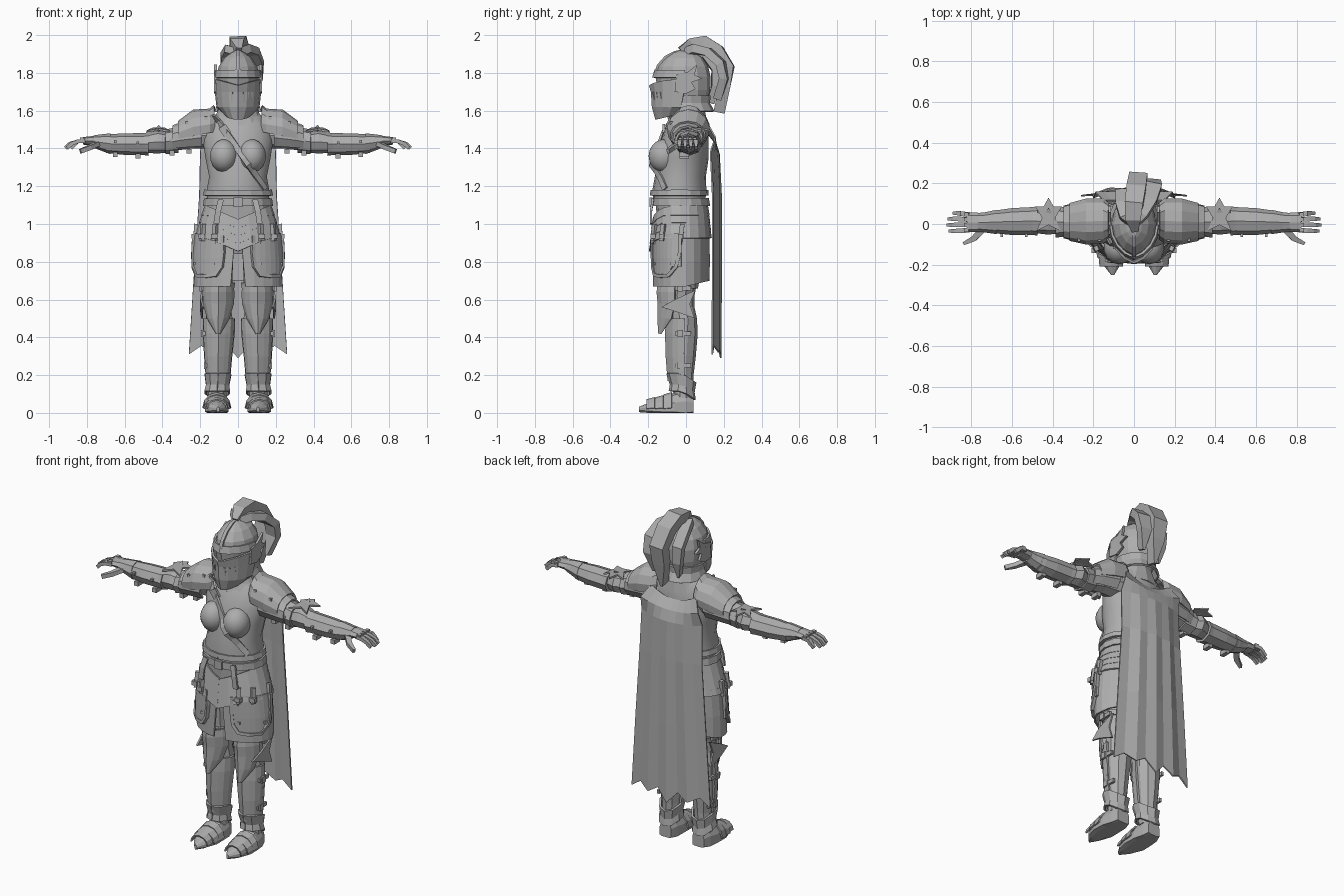
import bpy, bmesh, math
from mathutils import Vector
from mathutils.bvhtree import BVHTree

steel = bpy.data.materials.new("steel_grey")
steel.diffuse_color = (0.42, 0.42, 0.42, 1)


def make(name, verts, faces, mirror=False, thick=0, smooth=False):
    me = bpy.data.meshes.new(name)
    me.from_pydata([tuple(v) for v in verts], [], faces)
    bm = bmesh.new()
    bm.from_mesh(me)
    bmesh.ops.recalc_face_normals(bm, faces=bm.faces)
    bm.to_mesh(me)
    bm.free()
    me.materials.append(steel)
    if smooth:
        for p in me.polygons:
            p.use_smooth = True
        me.set_sharp_from_angle(angle=math.radians(40))
    ob = bpy.data.objects.new(name, me)
    bpy.context.collection.objects.link(ob)
    if thick:
        m = ob.modifiers.new("thickness", 'SOLIDIFY')
        m.thickness, m.offset = thick, 0
    if mirror:
        ob.modifiers.new("mirror", 'MIRROR').use_mirror_merge = False
    return ob


def loft(name, rows, n=10, axis='z', arc=None, thick=0.012, warp=None, mirror=False, smooth=False):
    """Elliptical rows (t, centre a, centre b, radius a, radius b); an arc in degrees leaves a sheet."""
    verts, faces = [], []
    cols = n + 1 if arc else n
    a0, a1 = arc or (-90, 270)
    for t, a, b, ra, rb in rows:
        for i in range(cols):
            w = math.radians(a0 + (a1 - a0) * i / n)
            p, q = a + ra * math.cos(w), b + rb * math.sin(w)
            v = {'z': (p, q, t), 'x': (t, p, q), 'y': (p, t, q)}[axis]
            verts.append(warp(*v) if warp else v)
    for r in range(len(rows) - 1):
        for i in range(n):
            j = (i + 1) % cols
            faces.append((r*cols+i, r*cols+j, (r+1)*cols+j, (r+1)*cols+i))
    if not arc:
        faces += [tuple(range(cols)), tuple(range((len(rows)-1)*cols, len(rows)*cols))]
    return make(name, verts, faces, mirror, thick if arc else 0, smooth)


def strip(name, pts, widths, h, out=None, mirror=False):
    """Rectangular bar along a path; out gives the direction its thickness faces."""
    pts = [Vector(p) for p in pts]
    if not isinstance(widths, (list, tuple)):
        widths = [widths] * len(pts)
    verts, faces = [], []
    for k, p in enumerate(pts):
        t = (pts[min(k+1, len(pts)-1)] - pts[max(k-1, 0)]).normalized()
        o = Vector(out) if out else Vector((p.x, p.y + 0.02, 0))
        o = (o - t * o.dot(t)).normalized()
        s = t.cross(o) * widths[k] / 2
        verts += [p+s+o*h/2, p-s+o*h/2, p-s-o*h/2, p+s-o*h/2]
    for k in range(len(pts) - 1):
        faces += [(4*k+i, 4*k+(i+1) % 4, 4*k+4+(i+1) % 4, 4*k+4+i) for i in range(4)]
    e = len(verts) - 4
    faces += [(0, 1, 2, 3), (e, e+1, e+2, e+3)]
    return make(name, verts, faces, mirror)


def plate(name, pts, depth, mirror=True):
    n, d = len(pts), Vector(depth)
    verts = [Vector(p) for p in pts] + [Vector(p) + d for p in pts]
    faces = [tuple(range(n)), tuple(range(n, 2*n))] + [(i, (i+1) % n, n+(i+1) % n, n+i) for i in range(n)]
    return make(name, verts, faces, mirror)


def box(name, c, s, mirror=True):
    x, y, z = c
    a, b, h = s[0]/2, s[1]/2, s[2]/2
    return plate(name, [(x-a, y-b, z-h), (x+a, y-b, z-h), (x+a, y+b, z-h), (x-a, y+b, z-h)], (0, 0, 2*h), mirror)


# Torso and breastplate
torso = loft("breastplate", [(1.10, 0, -.035, .165, .135), (1.18, 0, -.035, .168, .143), (1.25, 0, -.03, .155, .135),
    (1.35, 0, -.02, .175, .14), (1.45, 0, -.005, .19, .125), (1.53, 0, .005, .175, .105),
    (1.58, 0, .015, .12, .08), (1.62, 0, .015, .075, .07)], 18, smooth=True)
bust = loft("bust", [(1.36 + .088*math.sin(w), .075, -.115, .075*math.cos(w), .083*math.cos(w))
    for w in [math.radians(d) for d in range(-80, 81, 20)]], 14, mirror=True, smooth=True)
loft("gorget", [(1.52, 0, .005, .15, .105), (1.57, 0, .01, .115, .09), (1.62, 0, .01, .09, .08)], 12, arc=(-90, 270))
loft("waist_flange", [(1.15, 0, -.035, .178, .148), (1.18, 0, -.035, .172, .146)], 16, arc=(-90, 270), thick=.015)

# Diagonal chest strap laid onto the breastplate
trees = [BVHTree.FromPolygons([v.co for v in o.data.vertices], [tuple(p.vertices) for p in o.data.polygons])
         for o in (torso, bust)]


def front(x, z):
    hits = [trees[0].ray_cast((x, -1, z), (0, 1, 0))[0], trees[1].ray_cast((abs(x), -1, z), (0, 1, 0))[0]]
    return min([h.y for h in hits if h] or [-.08])


path = [(-.125 + .27*i/12, 1.575 - .39*i/12) for i in range(13)]
strip("chest_strap", [(x, front(x, z) - .006, z) for x, z in path], .032, .012)
bx, bz = -.07, 1.495
strip("strap_buckle", [(bx-.015, front(bx, bz)-.014, bz+.022), (bx+.015, front(bx, bz)-.014, bz-.022)], .045, .012, (0, -1, 0))

# Belt and layered chevron faulds
loft("belt", [(1.095, 0, -.03, .178, .15), (1.135, 0, -.033, .172, .146)], 16, arc=(-90, 270), thick=.016)
box("belt_buckle", (0, -.185, 1.115), (.05, .015, .05), False)


def chevron(x, y, z):
    return (x, y, z - (.07 * max(0, 1 - abs(x)/.16) if y < -.05 else 0))


for k in range(4):
    z, r = 1.095 - .04*k, .172 + .012*k
    loft("fauld_%d" % k, [(z - .05, 0, -.03, r + .018, .150 + .004*k), (z, 0, -.03, r, .142 + .004*k)],
         20, arc=(-90, 270), warp=chevron, thick=.01)
loft("hips", [(.84, 0, -.02, .15, .10), (.93, 0, -.025, .19, .125), (1.12, 0, -.03, .165, .13)], 14)
strip("hanging_strap", [(.09, -.175, 1.13), (.105, -.185, 1.07), (.115, -.185, 1.0)], .03, .012, (0, -1, 0), True)
for x, y in ((.12, -.165), (.185, -.12), (.222, -.02)):
    strip("tasset_strap", [(x, y, 1.0), (x + .005, y - .008, .91)], .024, .02, None, True)
    box("tasset_buckle", (x + .006, y - .01, .935), (.034, .026, .026))

# Split skirt with side plates


def slit(x, y, z):
    if y < -.15:
        x += math.copysign(max(0, .93 - z) * .1 * max(0, 1 - abs(x)/.12), x)
    return (x, y, z + max(0, y) * .25 * (z < .8))


loft("skirt", [(.67, 0, -.025, .228, .145), (.80, 0, -.025, .226, .146), (.96, 0, -.025, .212, .145)],
     22, arc=(-86, 266), warp=slit, thick=.01)


def round_low(x, y, z):
    return (x, y, z + (.05 if z < .75 and (x < .09 or x > .215) else 0))


rows = [(.725, 0, -.025, .238, .154), (.82, 0, -.025, .236, .155), (.95, 0, -.025, .224, .155)]
loft("tasset", rows, 8, arc=(-70, 0), warp=round_low, mirror=True)


def on_skirt(deg, z):
    w = math.radians(deg)
    r = .238 - .05*max(0, z - .8)
    return (r*math.cos(w) + .002, -.025 + .158*math.sin(w), z)


strip("tasset_rim", [on_skirt(d, z) for d, z in ((-70, .94), (-71, .85), (-69, .775), (-61, .73), (-45, .724),
    (-25, .728), (-10, .775), (-3, .85), (-2, .94))], .018, .02, None, True)
for d, z in ((-62, .90), (-60, .79), (-18, .79)):
    box("tasset_rivet", on_skirt(d, z), (.014, .016, .014))

# Legs, knees and feet
loft("leg", [(.08, .11, -.015, .05, .05), (.2, .105, -.018, .054, .058), (.3, .105, -.018, .065, .07),
    (.42, .102, -.015, .075, .077), (.5, .10, -.012, .074, .07), (.56, .10, -.02, .066, .065),
    (.62, .10, -.025, .07, .07), (.70, .105, -.02, .08, .08), (.93, .108, -.02, .088, .1)], 10, mirror=True)


def leg_keel(x, y, z):
    return (x, y - .03 * max(0, 1 - abs(x - .105)/.07) * (y < -.05), z)


loft("greave", [(.17, .106, -.018, .058, .062), (.3, .105, -.018, .069, .072), (.42, .102, -.015, .079, .078),
    (.5, .1, -.015, .079, .074)], 8, arc=(-185, 5), warp=lambda x, y, z: (x, y - .012*(abs(x-.105) < .01), z), mirror=True)
loft("knee_guard", [(.42, .105, -.10, .006, .012), (.5, .105, -.06, .055, .055), (.58, .103, -.045, .078, .07),
    (.64, .103, -.045, .080, .076), (.68, .103, -.045, .074, .07)], 6, arc=(-170, -10), warp=leg_keel, mirror=True)
plate("knee_fan", [(.178, -.13, .56), (.19, -.06, .60), (.185, .05, .65), (.185, .02, .575), (.185, .045, .50),
    (.19, -.05, .535)], (.01, 0, 0))
loft("thigh_rim", [(.66, .104, -.025, .082, .082), (.69, .104, -.025, .088, .088)], 10, arc=(-90, 270), mirror=True)
for z, x in ((.66, .19), (.42, .18), (.25, .165)):
    box("leg_strap", (x, -.015, z), (.014, .085, .022))
    box("leg_buckle", (x + .006, -.03, z), (.018, .03, .036))
strip("greave_seam", [(.166, -.015, .19), (.175, -.015, .3), (.182, -.015, .42), (.18, -.015, .5)], .014, .008, (1, 0, 0), True)
loft("ankle_flare", [(.115, .11, -.02, .066, .066), (.15, .108, -.02, .058, .06), (.21, .106, -.025, .068, .074)], 10,
     arc=(-90, 270), warp=lambda x, y, z: (x, y, z - (max(0, y + .02)*.7)), mirror=True)


def ground(x, y, z):
    return (x, y, max(z, 0))


loft("foot", [(-.25, .105, .018, .008, .014), (-.2, .11, .02, .045, .032), (-.13, .112, .022, .066, .052),
    (-.06, .112, .03, .064, .08), (0, .11, .03, .054, .10), (.04, .108, .03, .04, .08)], 10, 'y', warp=ground, mirror=True)
for y, rx, rz in ((-.19, .054, .046), (-.145, .066, .056), (-.10, .069, .072)):
    loft("foot_lame", [(y - .018, .112, .022, rx, rz), (y + .025, .112, .026, rx + .004, rz + .008)], 6, 'y',
         arc=(0, 180), thick=.008, mirror=True)

# Shoulders and arms
loft("arm", [(.13, .015, 1.47, .07, .07), (.24, .012, 1.465, .066, .065), (.33, .01, 1.445, .058, .056),
    (.43, .01, 1.43, .052, .05), (.5, .012, 1.425, .055, .05), (.72, .01, 1.43, .04, .038)], 8, 'x', mirror=True)
loft("pauldron", [(.125, .015, 1.52, .085, .105), (.15, .015, 1.515, .105, .09), (.235, .012, 1.50, .108, .10),
    (.315, .01, 1.475, .088, .065)], 8, 'x', arc=(-20, 200), mirror=True)
loft("pauldron_lame", [(.19, .012, 1.475, .10, .085), (.30, .01, 1.46, .088, .074), (.345, .01, 1.45, .076, .066)], 8, 'x',
     arc=(-45, 225), mirror=True)
loft("upper_arm_plate", [(.315, .01, 1.445, .066, .062), (.385, .01, 1.435, .07, .06)], 8, 'x', arc=(-90, 270), mirror=True)
for x, z in ((.17, 1.56), (.27, 1.535)):
    box("pauldron_rivet", (x, -.07, z), (.016, .03, .016))
loft("elbow_cop", [(.375, .01, 1.432, .058, .054), (.425, .02, 1.435, .072, .062), (.475, .012, 1.43, .058, .054)], 8, 'x', mirror=True)
plate("elbow_star", [(.36, -.035, 1.485), (.42, -.005, 1.495), (.48, -.035, 1.485), (.452, .03, 1.5), (.485, .085, 1.485),
    (.445, .085, 1.5), (.42, .13, 1.49), (.395, .085, 1.5), (.355, .085, 1.485), (.388, .03, 1.5)], (0, 0, .01))
plate("elbow_spike", [(.395, .04, 1.49), (.42, .0, 1.49), (.445, .04, 1.49), (.42, .08, 1.515)], (0, 0, .01))
loft("vambrace", [(.475, .015, 1.423, .072, .062), (.50, .015, 1.423, .068, .058), (.60, .012, 1.423, .066, .057),
    (.70, .01, 1.425, .054, .049)], 8, 'x', mirror=True)
loft("gauntlet_cuff", [(.675, .01, 1.425, .06, .055), (.73, .008, 1.432, .05, .042), (.765, .008, 1.437, .046, .032)], 8, 'x', mirror=True)
for x, z in ((.26, 1.385), (.35, 1.375), (.53, 1.36), (.65, 1.367)):
    box("arm_buckle", (x, -.01, z), (.026, .05, .026))
    box("arm_rivet", (x, -.055, z + .07), (.014, .018, .014))
loft("hand", [(.72, .008, 1.435, .038, .03), (.77, .008, 1.44, .048, .026), (.82, .008, 1.44, .048, .02)], 8, 'x', mirror=True)
for i, y in enumerate((-.03, -.004, .022, .046)):
    e = (.905, .915, .91, .885)[i]
    strip("finger", [(.81, y, 1.44), (.85, y*1.1, 1.437), (.885*e/.91, y*1.15, 1.425), (e, y*1.15, 1.402)],
          [.024, .023, .021, .014], .02, (0, 0, 1), True)
    box("knuckle", (.825, y, 1.452), (.022, .02, .012))
strip("thumb", [(.745, -.025, 1.425), (.785, -.07, 1.405), (.835, -.095, 1.385)], [.035, .028, .016], .024, (0, 0, 1), True)

# Helmet


def keel(x, y, z):
    return (x, y - .022 * max(0, 1 - abs(x)/.1) * (y < 0), z)


loft("helmet", [(1.60, 0, .01, .085, .085), (1.65, 0, .005, .098, .108), (1.71, 0, 0, .11, .128), (1.78, 0, -.005, .113, .135),
    (1.835, 0, -.005, .102, .122), (1.88, 0, 0, .072, .088), (1.905, 0, 0, .04, .05), (1.92, 0, 0, .012, .015)], 12, warp=keel)


def jaw(x, y, z):
    x, y, z = keel(x, y, z)
    lift = .28 * max(0, y + .15) * (z < 1.6)
    return (x, y, z + lift - .03*(z > 1.76)*max(0, 1 - abs(x)/.11))


loft("visor", [(1.555, 0, -.05, .062, .085), (1.62, 0, -.025, .108, .128), (1.70, 0, -.01, .117, .148),
    (1.765, 0, -.005, .12, .163)], 8, arc=(-180, 0), warp=jaw)
loft("brow", [(1.775, 0, -.005, .121, .146), (1.815, 0, -.005, .114, .134)], 8, arc=(-180, 0), warp=keel)
loft("neck_guard", [(1.595, 0, .01, .122, .135), (1.64, 0, .005, .104, .116), (1.68, 0, 0, .108, .125)], 8, arc=(-15, 195))
strip("crest_ridge", [(0, -.163, 1.80), (0, -.148, 1.84), (0, -.108, 1.885), (0, -.06, 1.91), (0, .02, 1.925)], .02, .012, (0, -.6, 1))
for x, y in ((.03, -.166), (.05, -.148), (.07, -.128)):
    strip("breath_slot", [(x, y + .012, 1.625), (x, y - .002, 1.70)], .009, .02, (.4, -1, 0), True)
plate("side_ornament", [(.112, -.06, 1.70), (.112, 0, 1.69), (.112, .05, 1.715), (.112, .03, 1.75), (.112, .085, 1.77),
    (.112, .045, 1.79), (.112, .06, 1.845), (.112, .01, 1.805), (.112, -.05, 1.79)], (.014, 0, 0))

# Plume of three curling strands
strip("plume_middle", [(0, -.02, 1.91), (-.005, .03, 1.955), (.0, .10, 1.965), (.01, .17, 1.92), (.02, .225, 1.83),
    (.02, .205, 1.73), (.02, .175, 1.59)], [.03, .075, .09, .095, .09, .08, .015], .06, (0, .55, 1))
strip("plume_right", [(.01, 0, 1.91), (.04, .05, 1.925), (.075, .12, 1.91), (.095, .185, 1.85), (.095, .20, 1.77),
    (.085, .165, 1.66)], [.03, .06, .075, .08, .07, .015], .045, (.1, .6, 1))
strip("plume_left", [(-.01, 0, 1.91), (-.045, .04, 1.925), (-.06, .10, 1.895), (-.06, .155, 1.82), (-.055, .155, 1.73),
    (-.05, .13, 1.64)], [.03, .055, .06, .06, .05, .012], .04, (-.1, .6, 1))

# Cape with a scooped neckline and ragged hem
verts, faces, C = [], [], 9
hem = (0, .045, .01, .05, -.02, .05, .01, .045, 0)
levels = [(1.53, .15, .115), (1.46, .19, .155), (1.38, .20, .175), (1.15, .205, .18), (.75, .232, .18), (.31, .26, .178)]
for r, (z, w, y) in enumerate(levels):
    for c in range(C):
        u = c / 4 - 1
        dz = hem[c] if r == 5 else -(.05, .03, .01, 0, 0)[r] * (1 - u*u)
        dy = .006 * (-1)**c * (r > 2)
        verts.append((u*w, y - (.045 if r > 1 else .0)*u*u + dy, z + dz))
for r in range(len(levels) - 1):
    faces += [(r*C+c, r*C+c+1, (r+1)*C+c+1, (r+1)*C+c) for c in range(C - 1)]
make("cape", verts, faces, thick=.008)
